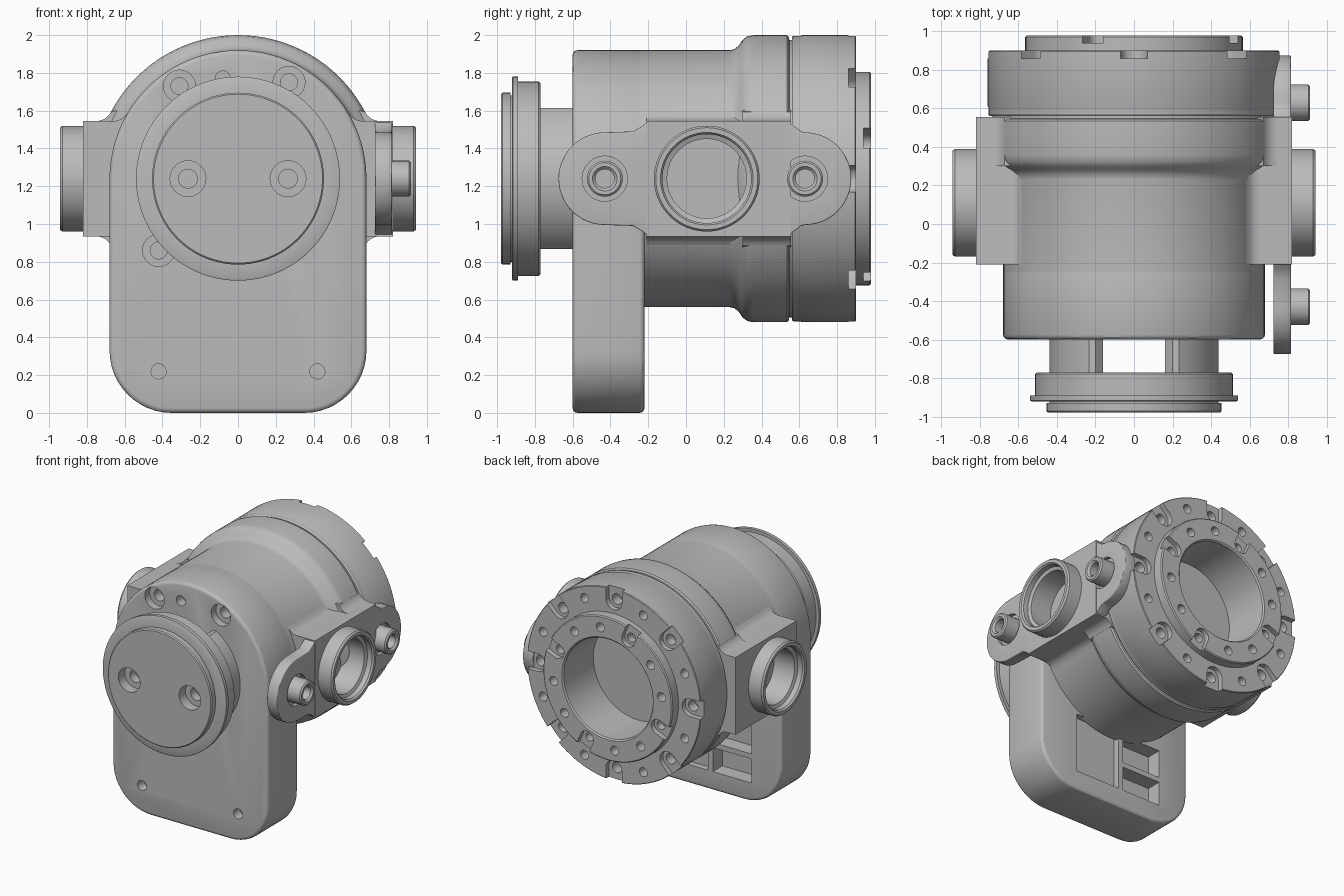
import bpy, bmesh
from math import sin, cos, pi, radians, sqrt, atan2
from mathutils import Vector

cube = bpy.data.objects.get("Cube")
if cube:
    bpy.data.objects.remove(cube, do_unlink=True)

grey = bpy.data.materials.new("machined grey")
grey.use_nodes = True
colour = (0.5, 0.5, 0.5, 1)
grey.diffuse_color = colour
grey.node_tree.nodes["Principled BSDF"].inputs["Base Color"].default_value = colour

CZ = 1.24          # height of the main axis
SIDE_Y = 0.11      # side port position
parts = []


def finish(name, bm, helper=False):
    bmesh.ops.recalc_face_normals(bm, faces=bm.faces)
    mesh = bpy.data.meshes.new(name)
    bm.to_mesh(mesh)
    bm.free()
    mesh.materials.append(grey)
    ob = bpy.data.objects.new(name, mesh)
    bpy.context.collection.objects.link(ob)
    if helper:
        ob.hide_render = True
    else:
        parts.append(ob)
    return ob


def lathe(name, profile, axis="Y", at=(0, 0, CZ), steps=64, helper=False):
    """Revolve (radius, distance) points about the X or Y axis."""
    bm = bmesh.new()
    turn = Vector((1, 0, 0)) if axis == "X" else Vector((0, 1, 0))
    at = Vector(at)
    vs = [bm.verts.new(at + (Vector((a, r, 0)) if axis == "X" else Vector((r, a, 0))))
          for r, a in profile]
    es = [bm.edges.new(p) for p in zip(vs, vs[1:])]
    bmesh.ops.spin(bm, geom=vs + es, cent=at, axis=turn, angle=2 * pi, steps=steps)
    bmesh.ops.remove_doubles(bm, verts=bm.verts, dist=0.0005)
    return finish(name, bm, helper)


def prism(name, outline, lo, hi, axis="Y", bevel=0, helper=False):
    """Extrude an outline; (x, z) points along Y, or (y, z) points along X."""
    bm = bmesh.new()
    if axis == "Y":
        pts, move = [(u, lo, v) for u, v in outline], (0, hi - lo, 0)
    else:
        pts, move = [(lo, u, v) for u, v in outline], (hi - lo, 0, 0)
    face = bm.faces.new([bm.verts.new(p) for p in pts])
    new = bmesh.ops.extrude_face_region(bm, geom=[face])["geom"]
    bmesh.ops.translate(bm, vec=move, verts=[g for g in new if isinstance(g, bmesh.types.BMVert)])
    ob = finish(name, bm, helper)
    if bevel:
        m = ob.modifiers.new("Bevel", "BEVEL")
        m.width, m.segments, m.limit_method, m.angle_limit = bevel, 3, "ANGLE", radians(50)
    return ob


def arc(cx, cz, r, start, end, n=12):
    return [(cx + r * cos(radians(start + (end - start) * i / n)),
             cz + r * sin(radians(start + (end - start) * i / n))) for i in range(n + 1)]


def box(x0, x1, z0, z1):
    return [(x0, z0), (x1, z0), (x1, z1), (x0, z1)]


def bore(at, r1, d1, r2=None, d2=None, axis="Y", sign=1):
    """Cutter for a plain or stepped hole starting on a surface."""
    prof = [(0, -0.02), (r1, -0.02), (r1, d1)]
    if r2:
        prof += [(r2, d1), (r2, d2)]
    prof.append((0, prof[-1][1]))
    return lathe("cutter", [(r, a * sign) for r, a in prof], axis, at, 24, True)


def slot(angle, radius, w, y0, y1, reach):
    """Cutter for a rounded notch that opens through the rim."""
    pts = arc(radius, 0, w, 90, 270, 10) + [(reach, -w), (reach, w)]
    c, s = cos(angle), sin(angle)
    return prism("cutter", [(x * c - z * s, CZ + x * s + z * c) for x, z in pts], y0, y1, helper=True)


def cut(ob, cutters):
    for c in cutters:
        m = ob.modifiers.new("Cut", "BOOLEAN")
        m.operation, m.solver, m.object = "DIFFERENCE", "EXACT", c
    bpy.context.view_layer.update()
    done = ob.evaluated_get(bpy.context.evaluated_depsgraph_get())
    mesh = bpy.data.meshes.new_from_object(done)
    ob.modifiers.clear()
    ob.data = mesh
    for c in cutters:
        bpy.data.objects.remove(c, do_unlink=True)


def ring(count, radius, offset=0):
    for i in range(count):
        a = offset + 2 * pi * i / count
        yield a, radius * cos(a), CZ + radius * sin(a)


# Front housing plate: round top, rounded lower corners, holes and rear pockets
outline = (arc(0, CZ, 0.68, 0, 180, 48) + arc(-0.35, 0.33, 0.33, 180, 270)
           + arc(0.35, 0.33, 0.33, 270, 360))
outline = [(max(-0.68, min(0.68, x)), z) for x, z in outline]
plate = prism("front_housing", outline, -0.6, -0.22, bevel=0.025)
holes = [bore((x, -0.6, z), 0.085, 0.06, 0.045, 0.14)
         for x, z in ((-0.31, 1.73), (0.27, 1.75), (-0.42, 0.86))]
holes += [bore((x, -0.6, z), 0.04, 0.08) for x, z in ((-0.08, 1.77), (-0.42, 0.22), (0.42, 0.22))]
holes += [prism("cutter", box(*b), y, -0.2, helper=True) for b, y in (
    ((-0.04, 0.35, 0.15, 0.62), -0.27),
    ((-0.42, -0.08, 0.15, 0.34), -0.34),
    ((-0.42, -0.08, 0.38, 0.6), -0.34))]
cut(plate, holes)

# Barrel with a soft flare towards the back
lathe("barrel", [(0, -0.25), (0.68, -0.25), (0.68, 0.23), (0.685, 0.255), (0.705, 0.28), (0.735, 0.3),
                 (0.754, 0.325), (0.76, 0.36), (0.76, 0.535), (0.75, 0.545), (0.735, 0.547),
                 (0.735, 0.58), (0, 0.58)], steps=96)

# Rear drum with raised ring and central bore
drum = lathe("rear_drum", [(0, 0.56), (0.75, 0.56), (0.756, 0.57), (0.756, 0.605), (0.76, 0.615),
                           (0.76, 0.895), (0.755, 0.9), (0.565, 0.9), (0.565, 0.972), (0.557, 0.98),
                           (0.4, 0.98), (0.39, 0.97), (0.39, 0.6), (0, 0.6)], steps=96)
cutters = [slot(a, 0.665, 0.07, 0.86, 0.93, 0.9) for a, x, z in ring(8, 0.665)]
cutters += [bore((x, 0.9, z), 0.042, 0.12, sign=-1) for a, x, z in ring(8, 0.665)]
cutters += [bore((x, 0.9, z), 0.035, 0.08, sign=-1) for a, x, z in ring(8, 0.67, pi / 8)]
cutters += [slot(a, 0.475, 0.058, 0.94, 1.0, 0.7) for a, x, z in ring(4, 0.475, pi / 8)]
cutters += [bore((x, 0.98, z), 0.035, 0.1, sign=-1) for a, x, z in ring(12, 0.475, pi / 8)]
cut(drum, cutters)

# Front flange with two counterbored holes
flange = lathe("front_flange", [(0, -0.77), (0.505, -0.77), (0.515, -0.78), (0.515, -0.89), (0.54, -0.89),
                                (0.54, -0.917), (0.53, -0.922), (0.44, -0.922), (0.44, -0.93),
                                (0.455, -0.93), (0.455, -0.972), (0.447, -0.98), (0, -0.98)], steps=96)
cut(flange, [bore((x, -0.98, CZ), 0.095, 0.08, 0.05, 0.15) for x in (-0.265, 0.265)])

for side, label in ((-1, "right"), (1, "left")):
    # Spacer segment behind the front flange
    seg = arc(0, 0, 0.44, -58, 58, 20) + [(0.2, 0.373), (0.16, 0.33), (0.16, -0.33), (0.2, -0.373)]
    prism(label + "_spacer", [(side * x, CZ + z) for x, z in seg], -0.78, -0.59)

    # Side blocks blended into the barrel with concave fillets
    port_at = (side * 0.83, SIDE_Y, CZ)
    for radius, lo, hi, word in ((0.68, -0.21, 0.3, "front"), (0.76, 0.3, 0.555, "rear")):
        f, h = 0.09, 0.305
        cx = sqrt((radius + f) ** 2 - (h + f) ** 2)
        start = 180 + atan2(h + f, cx) * 180 / pi
        upper = [(0.5, 0.4)] + arc(cx, h + f, f, start, 270, 8) + [(0.82, h)]
        half = upper + [(x, -z) for x, z in reversed(upper)]
        block = prism(label + "_" + word + "_block", [(side * x, CZ + z) for x, z in half], lo, hi)
        cut(block, [bore(port_at, 0.24, 0.15, axis="X", sign=-side)])

    # Side port cup
    cup = [(0, 0.68), (0.28, 0.68), (0.28, 0.93), (0.27, 0.943), (0.245, 0.943), (0.235, 0.93),
           (0.235, 0.89), (0.21, 0.88), (0.21, 0.7), (0, 0.7)]
    lathe(label + "_port", [(r, side * a) for r, a in cup], "X", (0, SIDE_Y, CZ))

# Mounting bracket on the left side: central pad with two rounded ears
ear_y = (-0.43, 0.63)
top = arc(ear_y[1], 0, 0.245, 0, 90, 14) + [(0.61, 0.25), (0.57, 0.28), (0.54, 0.305),
                                            (-0.2, 0.305), (-0.23, 0.28), (-0.28, 0.25)]
top += arc(ear_y[0], 0, 0.245, 90, 180, 14)
edge = top + [(y, -z) for y, z in reversed(top[1:-1])]
bracket = prism("left_bracket", [(y, CZ + z) for y, z in edge], 0.725, 0.815, "X", bevel=0.006)
cut(bracket, [bore((0.815, SIDE_Y, CZ), 0.25, 0.12, axis="X", sign=-1)]
    + [bore((0.815, y, CZ), 0.12, 0.03, axis="X", sign=-1) for y in ear_y])

# Hollow studs on the bracket ears
for y, word in zip(ear_y, ("front", "rear")):
    lathe(word + "_stud", [(0, 0.77), (0.095, 0.77), (0.095, 0.905), (0.085, 0.915), (0.065, 0.915),
                           (0.05, 0.9), (0.05, 0.84), (0, 0.84)], "X", (0, y, CZ), 32)

# Smooth shading with crisp edges
bpy.ops.object.select_all(action="DESELECT")
for ob in parts:
    ob.select_set(True)
bpy.context.view_layer.objects.active = parts[0]
bpy.ops.object.shade_smooth_by_angle(angle=radians(30))
